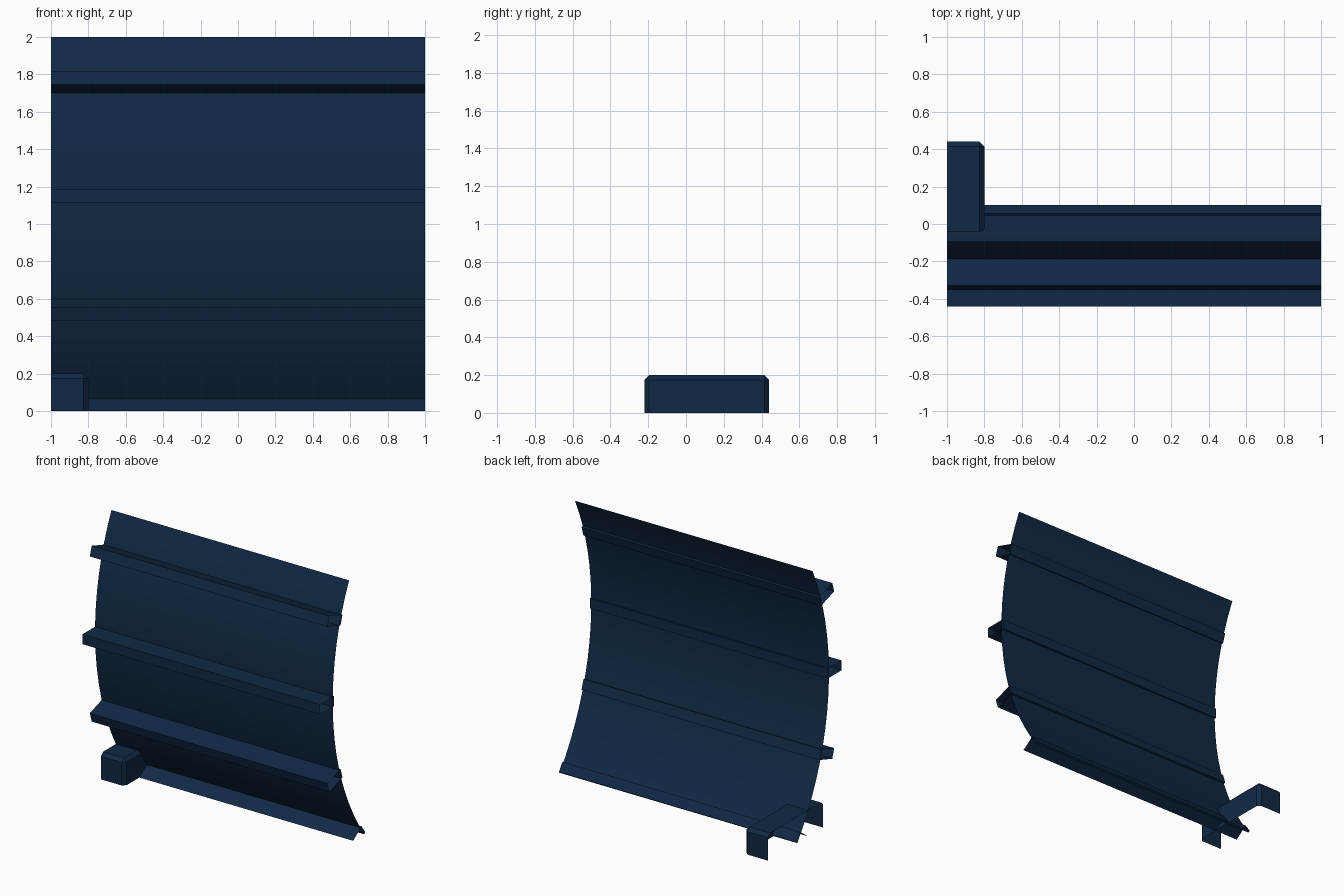
import bpy, bmesh, math
from mathutils import Vector

if "Cube" in bpy.data.objects:
    bpy.data.objects.remove(bpy.data.objects["Cube"])

navy = bpy.data.materials.new("dark navy")
navy.diffuse_color = (0.0052, 0.0225, 0.060, 1)
navy.use_nodes = True
navy.node_tree.nodes["Principled BSDF"].inputs["Base Color"].default_value = navy.diffuse_color

R, CY, CZ = 1.93, 1.64, 1.15          # arc radius and centre of the curved panel


def arc(angle, r=R, t=0.0):
    """Point (y, z) at an angle on the arc, with a tangential offset t."""
    c, s = math.cos(angle), math.sin(angle)
    return CY - r * c + t * s, CZ + r * s + t * c


def finish(bm, name):
    bmesh.ops.recalc_face_normals(bm, faces=bm.faces)
    me = bpy.data.meshes.new(name)
    bm.to_mesh(me)
    bm.free()
    me.materials.append(navy)
    ob = bpy.data.objects.new(name, me)
    bpy.context.collection.objects.link(ob)
    return ob


def clip(bm, co, no):
    """Cut away everything on the negative side of a plane."""
    bmesh.ops.bisect_plane(bm, geom=bm.verts[:] + bm.edges[:] + bm.faces[:],
                           plane_co=co, plane_no=no, clear_inner=True)


def extrude_profile(points, closed):
    """Open-ended strip of faces from x=-1 to x=1."""
    bm = bmesh.new()
    rows = [[bm.verts.new((x, y, z)) for y, z in points] for x in (-1, 1)]
    n = len(points)
    for i in range(n if closed else n - 1):
        j = (i + 1) % n
        bm.faces.new((rows[0][i], rows[1][i], rows[1][j], rows[0][j]))
    return bm


# curved sheet
a0, a1 = math.asin(-CZ / R), math.asin((2 - CZ) / R)
N = 18
sheet = finish(extrude_profile([arc(a0 + (a1 - a0) * i / N) for i in range(N + 1)], False),
               "curved_panel")
for p in sheet.data.polygons:
    p.use_smooth = True

# hollow ribs, the lowest one cut off by the ground
for i in range(4):
    a = math.radians(17.7 - 17.7 * i)
    bm = extrude_profile([arc(a, R - 0.015, 0.038), arc(a, R + 0.15, 0.038),
                          arc(a, R + 0.15, -0.038), arc(a, R - 0.015, -0.038)], True)
    clip(bm, (0, 0, 0), (0, 0, 1))
    finish(bm, "rib_%d" % (i + 1))

# chamfered foot block, open at the outer side and underneath
bm = bmesh.new()
bmesh.ops.create_cube(bm, size=1)
lo, hi = Vector((-1.2, -0.22, -0.2)), Vector((-0.8, 0.44, 0.2))
for v in bm.verts:
    v.co = Vector([lo[k] + (hi[k] - lo[k]) * (v.co[k] + 0.5) for k in range(3)])
bmesh.ops.bevel(bm, geom=bm.edges[:], offset=0.025, segments=1, affect='EDGES')
clip(bm, (-1, 0, 0), (1, 0, 0))
clip(bm, (0, 0, 0), (0, 0, 1))
finish(bm, "foot_block")
